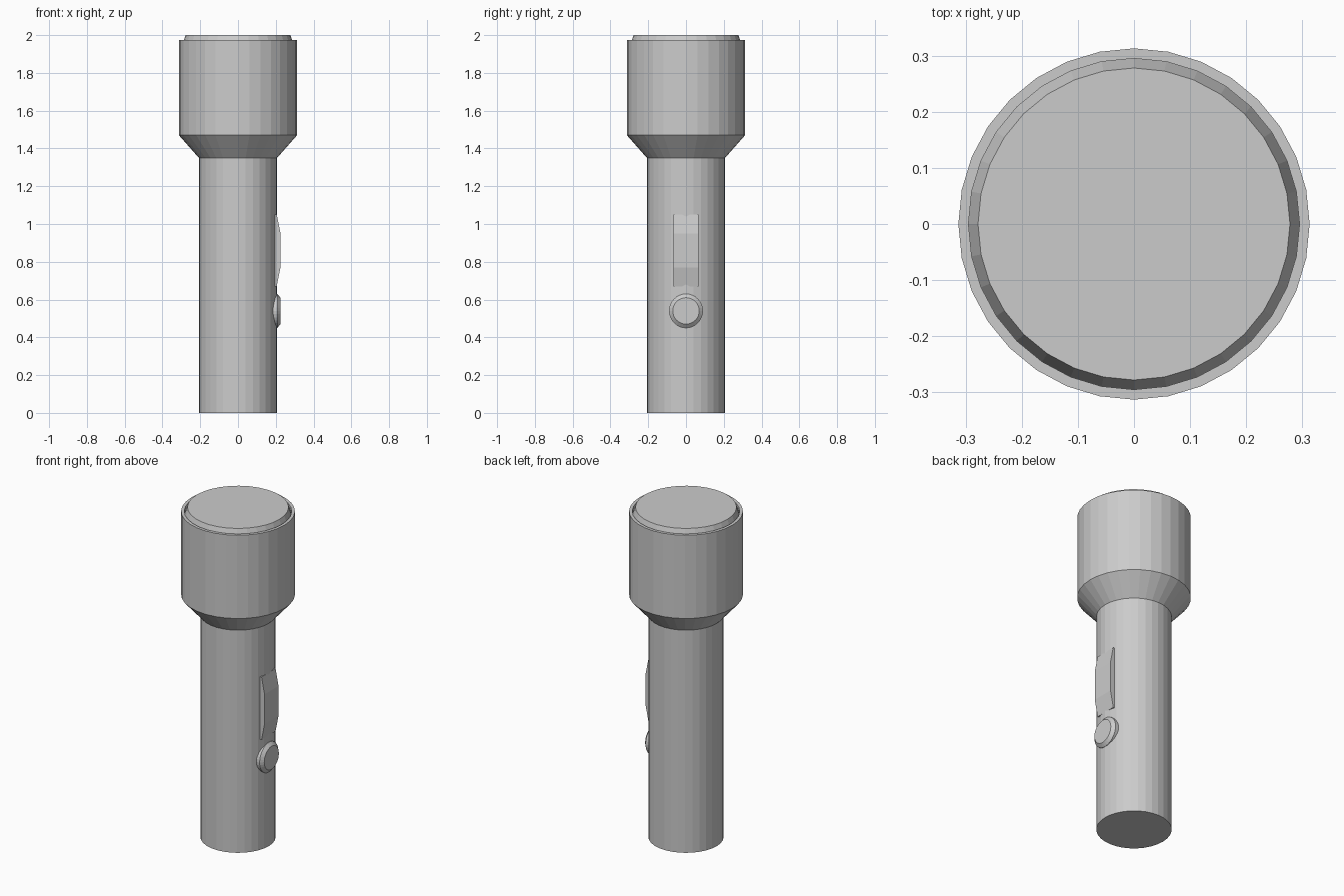
import bpy, bmesh, math
from mathutils import Matrix

cube = bpy.data.objects.get("Cube")
if cube:
    bpy.data.objects.remove(cube, do_unlink=True)

grey = bpy.data.materials.new("plain grey")
grey.use_nodes = True
colour = (0.6, 0.6, 0.6, 1)
grey.diffuse_color = colour
grey.node_tree.nodes["Principled BSDF"].inputs["Base Color"].default_value = colour


def finish(name, bm):
    bmesh.ops.recalc_face_normals(bm, faces=bm.faces)
    mesh = bpy.data.meshes.new(name)
    bm.to_mesh(mesh)
    bm.free()
    mesh.materials.append(grey)
    obj = bpy.data.objects.new(name, mesh)
    bpy.context.collection.objects.link(obj)
    return obj


def lathe(name, profile, matrix=Matrix(), sides=32):
    """Closed turned solid from (radius, height) pairs, flat capped."""
    bm = bmesh.new()
    rings = []
    for r, z in profile:
        angles = [2 * math.pi * i / sides for i in range(sides)]
        rings.append([bm.verts.new((r * math.cos(a), r * math.sin(a), z)) for a in angles])
    for low, high in zip(rings, rings[1:]):
        for i in range(sides):
            j = (i + 1) % sides
            bm.faces.new((low[i], low[j], high[j], high[i]))
    bm.faces.new(rings[0])
    bm.faces.new(rings[-1])
    bm.transform(matrix)
    return finish(name, bm)


# Barrel, flared head, rim groove and raised lens in one turned body
lathe("torch_body", [(0.207, 0), (0.207, 1.35), (0.313, 1.47), (0.313, 1.975),
                     (0.295, 1.975), (0.295, 1.95), (0.278, 2.0)])

# Round button on the left side of the barrel
side = Matrix.Translation((0, 0, 0.54)) @ Matrix.Rotation(math.pi / 2, 4, 'Y')
lathe("round_button", [(0.09, 0.17), (0.09, 0.208), (0.07, 0.225)], side)

# Sliding switch with sloped ends, extruded across the barrel
bm = bmesh.new()
outline = [(0.18, 0.67), (0.205, 0.67), (0.225, 0.77),
           (0.225, 0.95), (0.205, 1.05), (0.18, 1.05)]
face = bm.faces.new([bm.verts.new((x, -0.067, z)) for x, z in outline])
new = bmesh.ops.extrude_face_region(bm, geom=[face])["geom"]
bmesh.ops.translate(bm, vec=(0, 0.134, 0),
                    verts=[v for v in new if isinstance(v, bmesh.types.BMVert)])
finish("slide_switch", bm)
